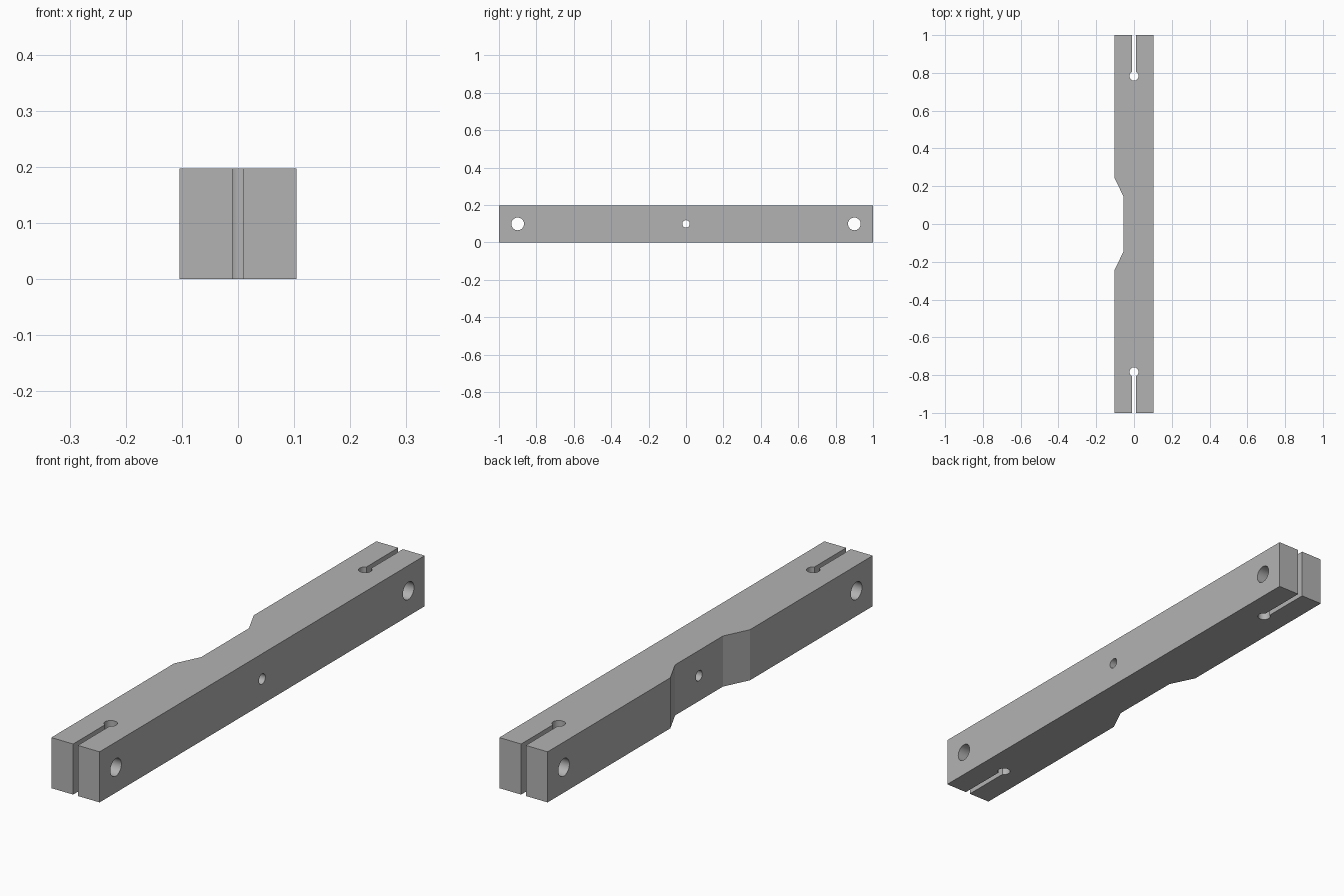
import bpy, bmesh, math
from mathutils import Matrix

if "Cube" in bpy.data.objects:
    bpy.data.objects.remove(bpy.data.objects["Cube"])

HALF_W, HEIGHT = 0.104, 0.197
SLOT_HALF, RELIEF_R, RELIEF_Y = 0.01, 0.024, 0.783

grey = bpy.data.materials.new("light_grey")
grey.use_nodes = True
grey.diffuse_color = (0.45, 0.45, 0.45, 1)
grey.node_tree.nodes["Principled BSDF"].inputs["Base Color"].default_value = grey.diffuse_color


def keyhole():
    """Slot outline at the +y end, from its right lip to its left lip."""
    start = math.asin(SLOT_HALF / RELIEF_R)
    steps = 32
    pts = [(SLOT_HALF, 1)]
    for i in range(steps + 1):
        a = math.pi / 2 - start - (2 * math.pi - 2 * start) * i / steps
        pts.append((RELIEF_R * math.cos(a), RELIEF_Y + RELIEF_R * math.sin(a)))
    return pts + [(-SLOT_HALF, 1)]


# Bar outline: one half, then its mirror across y = 0
half = [(HALF_W, 1)] + keyhole() + [(-HALF_W, 1), (-HALF_W, 0.245), (-0.056, 0.147)]
outline = half + [(x, -y) for x, y in reversed(half)]

# Extruded bar with slotted ends and a relieved side
bm = bmesh.new()
base = bm.faces.new([bm.verts.new((x, y, 0)) for x, y in outline])
top = bmesh.ops.extrude_face_region(bm, geom=[base])["geom"]
bmesh.ops.translate(bm, vec=(0, 0, HEIGHT),
                    verts=[v for v in top if isinstance(v, bmesh.types.BMVert)])
bmesh.ops.recalc_face_normals(bm, faces=bm.faces)
mesh = bpy.data.meshes.new("slotted_bar")
bm.to_mesh(mesh)
bm.free()
bar = bpy.data.objects.new("slotted_bar", mesh)
bpy.context.collection.objects.link(bar)
mesh.materials.append(grey)
bpy.context.view_layer.objects.active = bar
bar.select_set(True)


def drill(y, radius):
    """Cut a round hole through the bar along x."""
    bm = bmesh.new()
    bmesh.ops.create_cone(bm, cap_ends=True, segments=40, radius1=radius, radius2=radius,
                          depth=0.5, matrix=Matrix.Translation((0, y, HEIGHT / 2))
                          @ Matrix.Rotation(math.pi / 2, 4, "Y"))
    data = bpy.data.meshes.new("drill_cutter")
    bm.to_mesh(data)
    bm.free()
    data.materials.append(grey)
    cutter = bpy.data.objects.new("drill_cutter", data)
    cutter.hide_render = True
    bpy.context.collection.objects.link(cutter)
    mod = bar.modifiers.new("drill", "BOOLEAN")
    mod.operation, mod.solver, mod.object = "DIFFERENCE", "EXACT", cutter
    bpy.ops.object.modifier_apply(modifier=mod.name)
    bpy.data.objects.remove(cutter)


# Clamp holes near both ends and a small hole in the middle
for y, radius in ((-0.9, 0.034), (0, 0.02), (0.9, 0.034)):
    drill(y, radius)

bpy.ops.object.select_all(action="DESELECT")
bar.select_set(True)
bpy.ops.object.shade_smooth_by_angle(angle=math.radians(25))
